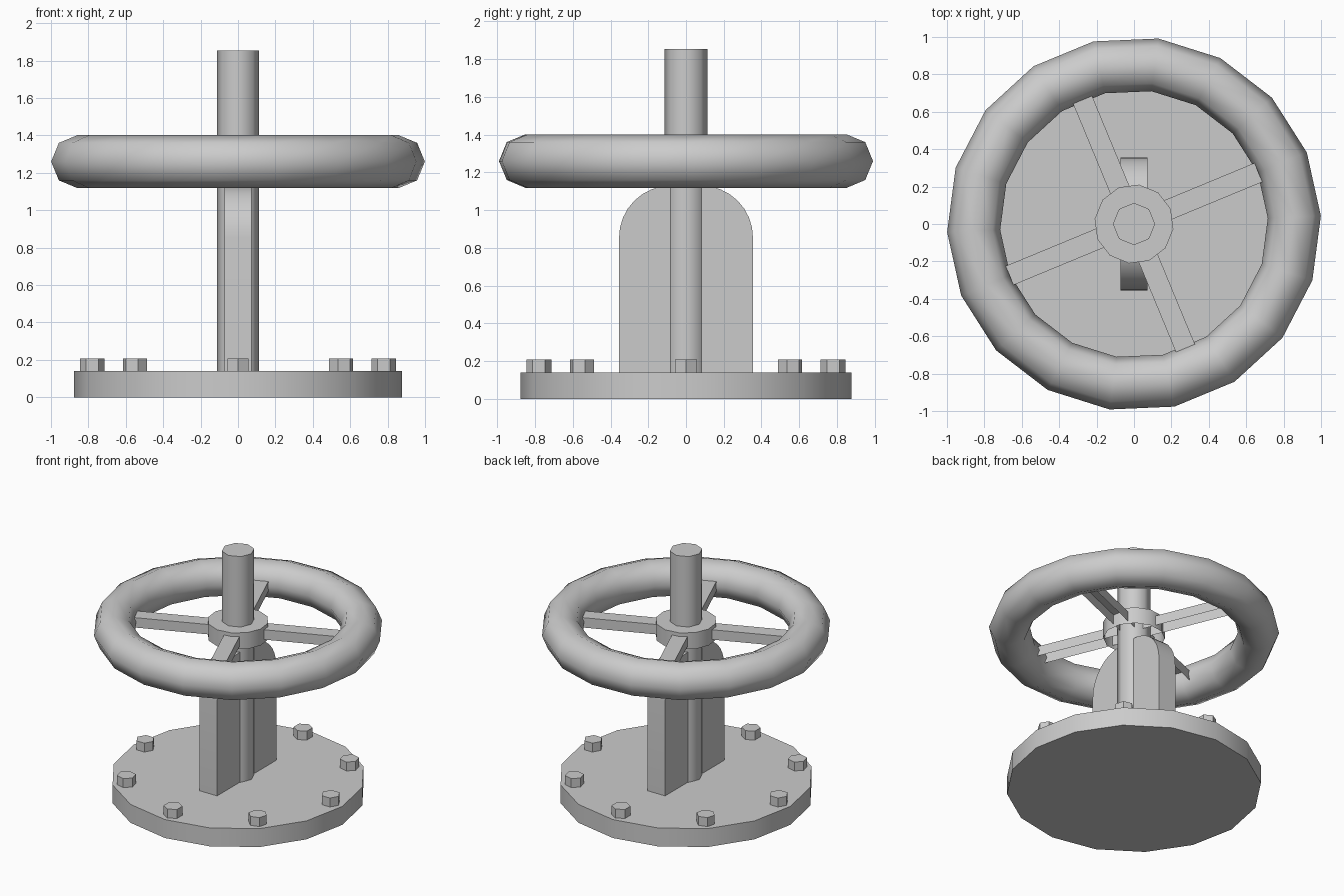
import bpy
import bmesh
from math import pi, sin, cos, radians
from mathutils import Matrix, Vector

cube = bpy.data.objects.get("Cube")
if cube:
    bpy.data.objects.remove(cube, do_unlink=True)

# One plain grey for the whole model
grey = bpy.data.materials.new("grey_metal")
grey.use_nodes = True
grey.diffuse_color = (0.6, 0.6, 0.6, 1)
grey.node_tree.nodes["Principled BSDF"].inputs["Base Color"].default_value = (0.6, 0.6, 0.6, 1)

WHEEL_TURN = radians(22.5)
WHEEL_Z = 1.26


def finish(name, bm, smooth=True):
    bmesh.ops.recalc_face_normals(bm, faces=bm.faces)
    mesh = bpy.data.meshes.new(name)
    bm.to_mesh(mesh)
    bm.free()
    mesh.materials.append(grey)
    obj = bpy.data.objects.new(name, mesh)
    bpy.context.collection.objects.link(obj)
    if smooth:
        bpy.ops.object.select_all(action='DESELECT')
        obj.select_set(True)
        bpy.context.view_layer.objects.active = obj
        bpy.ops.object.shade_smooth_by_angle(angle=radians(50))
    return obj


def extrude_outline(points, offset):
    """Solid from a planar outline pushed along an offset."""
    bm = bmesh.new()
    face = bm.faces.new([bm.verts.new(p) for p in points])
    result = bmesh.ops.extrude_face_region(bm, geom=[face], use_keep_orig=True)
    moved = [g for g in result["geom"] if isinstance(g, bmesh.types.BMVert)]
    bmesh.ops.translate(bm, verts=moved, vec=offset)
    return bm


def prism(sides, radius, z0, z1, turn=0.0, centre=(0, 0)):
    ring = [(centre[0] + radius * cos(turn + 2 * pi * i / sides),
             centre[1] + radius * sin(turn + 2 * pi * i / sides), z0)
            for i in range(sides)]
    return extrude_outline(ring, Vector((0, 0, z1 - z0)))


def drop_faces(bm, direction):
    """Leave a shell open on the side facing a direction."""
    bm.normal_update()
    bmesh.ops.recalc_face_normals(bm, faces=bm.faces)
    unwanted = [f for f in bm.faces if f.normal.dot(direction) > 0.99]
    bmesh.ops.delete(bm, geom=unwanted, context='FACES')


# Base flange and stem
finish("base_flange", prism(16, 0.877, 0, 0.14))
finish("stem", prism(8, 0.113, 0.13, 1.855))

# Hexagonal bolts, each turned to face outward
for i in range(8):
    a = i * pi / 4
    bolt = prism(6, 0.066, 0.13, 0.208, a, (0.78 * cos(a), 0.78 * sin(a)))
    finish(f"bolt_{i + 1}", bolt, smooth=False)

# Upright web plate with rounded upper corners
half, top, corner = 0.355, 1.13, 0.275
outline = [(-0.073, -half, 0.13), (-0.073, half, 0.13)]
for side, start in ((1, 0), (-1, pi / 2)):
    for k in range(9):
        a = start + k * pi / 16
        outline.append((-0.073, side * (half - corner) + corner * cos(a),
                        top - corner + corner * sin(a)))
finish("web_plate", extrude_outline(outline, Vector((0.146, 0, 0))))

# Handwheel rim
bm = bmesh.new()
segments, tube = 18, 8
grid = []
for i in range(segments):
    a = WHEEL_TURN + 2 * pi * i / segments
    loop = []
    for j in range(tube):
        b = 2 * pi * j / tube
        r = 0.858 + 0.142 * cos(b)
        loop.append(bm.verts.new((r * cos(a), r * sin(a), WHEEL_Z + 0.142 * sin(b))))
    grid.append(loop)
for i in range(segments):
    nxt = grid[(i + 1) % segments]
    for j in range(tube):
        k = (j + 1) % tube
        bm.faces.new((grid[i][j], nxt[j], nxt[k], grid[i][k]))
finish("wheel_rim", bm)

# Wheel hub, open underneath
bm = prism(12, 0.212, 1.195, 1.32, WHEEL_TURN)
drop_faces(bm, Vector((0, 0, -1)))
finish("wheel_hub", bm)

# Four channel spokes, open underneath and at both ends
for i in range(4):
    bm = bmesh.new()
    bmesh.ops.create_cube(bm, size=1)
    bmesh.ops.scale(bm, vec=(0.62, 0.11, 0.075), verts=bm.verts)
    for direction in ((0, 0, -1), (1, 0, 0), (-1, 0, 0)):
        drop_faces(bm, Vector(direction))
    bmesh.ops.translate(bm, vec=(0.41, 0, WHEEL_Z - 0.005), verts=bm.verts)
    bmesh.ops.rotate(bm, cent=(0, 0, 0), verts=bm.verts,
                     matrix=Matrix.Rotation(WHEEL_TURN + i * pi / 2, 3, 'Z'))
    finish(f"spoke_{i + 1}", bm, smooth=False)
